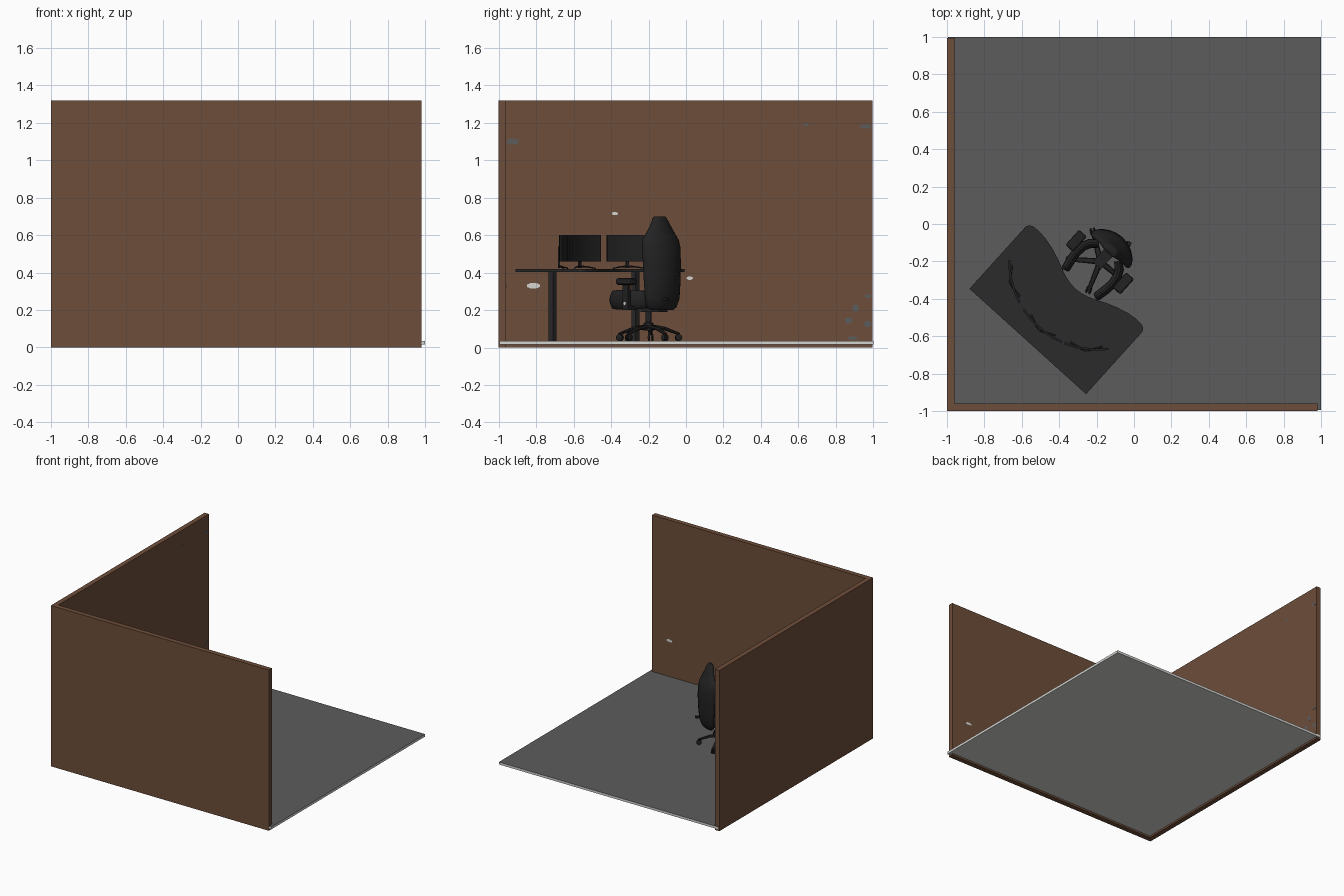
import bpy, bmesh, math
from mathutils import Vector

if "Cube" in bpy.data.objects:
    bpy.data.objects.remove(bpy.data.objects["Cube"])

def material(name, r, g, b):
    m = bpy.data.materials.new(name)
    m.diffuse_color = (r, g, b, 1)
    m.use_nodes = True
    m.node_tree.nodes["Principled BSDF"].inputs["Base Color"].default_value = m.diffuse_color
    return m

BROWN = material("wall brown", 0.155, 0.075, 0.042)
GREY = material("floor grey", 0.108, 0.108, 0.108)
LIGHT = material("pale trim", 0.66, 0.66, 0.64)
DESK = material("desk charcoal", 0.024, 0.024, 0.024)
BLACK = material("chair black", 0.016, 0.016, 0.016)

ROT = -0.735                      # desk and chair share one diagonal direction
DESK_AT, CHAIR_AT = (-0.568, -0.628), (-0.18, -0.20)

def finish(name, bm, mat, at=None, smooth=False):
    bmesh.ops.recalc_face_normals(bm, faces=bm.faces)
    me = bpy.data.meshes.new(name)
    bm.to_mesh(me)
    bm.free()
    me.materials.append(mat)
    ob = bpy.data.objects.new(name, me)
    bpy.context.collection.objects.link(ob)
    if at:
        ob.location = (at[0], at[1], 0)
        ob.rotation_euler.z = ROT
    if smooth:
        bpy.ops.object.select_all(action='DESELECT')
        ob.select_set(True)
        bpy.context.view_layer.objects.active = ob
        bpy.ops.object.shade_smooth_by_angle(angle=math.radians(40))
    return ob

def box(name, lo, hi, mat, at=None):
    bm = bmesh.new()
    bmesh.ops.create_cube(bm, size=1)
    for v in bm.verts:
        v.co = [(a + b) / 2 + c * (b - a) for a, b, c in zip(lo, hi, v.co)]
    return finish(name, bm, mat, at)

def loft(name, rings, mat, at=None, smooth=True):
    bm = bmesh.new()
    vs = [[bm.verts.new(p) for p in r] for r in rings]
    n = len(vs[0])
    for a, b in zip(vs, vs[1:]):
        for i in range(n):
            j = (i + 1) % n
            bm.faces.new((a[i], a[j], b[j], b[i]))
    bm.faces.new(vs[0])
    bm.faces.new(vs[-1])
    return finish(name, bm, mat, at, smooth)

def tube(name, path, mat, at=None, n=12):
    """path entries: point, half width, half height"""
    rings = []
    for i, (p, w, h) in enumerate(path):
        d = Vector(path[min(i + 1, len(path) - 1)][0]) - Vector(path[max(i - 1, 0)][0])
        side = d.cross(Vector((0, 0, 1)))
        side = side.normalized() if side.length > 1e-6 else Vector((1, 0, 0))
        up = side.cross(d).normalized()
        rings.append([Vector(p) + side * w * math.cos(t) + up * h * math.sin(t)
                      for t in (2 * math.pi * k / n for k in range(n))])
    return loft(name, rings, mat, at)

# room: two walls and a pale floor slab with a grey top
box("back_wall", (-1, -1, 0), (0.98, -0.96, 1.32), BROWN)
box("left_wall", (-1, -0.96, 0), (-0.96, 0.995, 1.32), BROWN)
floor = box("floor", (-0.995, -0.995, 0.015), (1, 1, 0.035), GREY)
floor.data.materials.append(LIGHT)
for f in floor.data.polygons:
    f.material_index = 0 if f.normal.z > 0.5 else 1

# small worn patches on the walls: position, height, width, depth
PATCHES = [(-0.925, 1.10, .07, .035, GREY), (.64, 1.19, .035, .015, GREY), (.96, 1.18, .065, .022, GREY),
           (.97, .275, .04, .02, GREY), (.905, .21, .036, .045, GREY), (.867, .145, .042, .036, GREY),
           (.97, .125, .04, .036, GREY), (.89, .05, .055, .02, GREY),
           (-.815, .33, .075, .032, LIGHT), (-.38, .715, .035, .018, LIGHT), (.02, .37, .038, .018, LIGHT)]
ANG = [math.pi * (k + .5) / 4 for k in range(8)]
for y, z, w, h, m in PATCHES:
    loft("left_wall_patch", [[(x, y + w / 2 * math.cos(t), z + h / 2 * math.sin(t)) for t in ANG]
                             for x in (-0.961, -0.959)], m, smooth=False)
loft("back_wall_patch", [[(.82 + .03 * math.cos(t), y, .33 + .012 * math.sin(t)) for t in ANG]
                         for y in (-0.961, -0.959)], LIGHT, smooth=False)

# desk top with a concave front edge
half = [(.42, 0), (.42, .45), (.41, .466), (.393, .476), (.345, .478), (.295, .472),
        (.23, .455), (.17, .433), (.12, .410), (.08, .394), (.04, .384)]
outline = half + [(0, .38)] + [(-u, v) for u, v in reversed(half)]
loft("desk_top", [[(u, v, z) for u, v in outline] for z in (.402, .42)], DESK, DESK_AT, False)
for s in (-1, 1):
    box("desk_leg", (s * .33 - .015, .17, .035), (s * .33 + .015, .20, .402), DESK, DESK_AT)

# three curved monitors on one arc around the sitter
CX, CY = -0.195, -0.20
def polar(a, r, z):
    a = math.radians(a)
    return (CX + r * math.cos(a), CY + r * math.sin(a), z)

for a0, a1 in ((179, 208), (213, 246), (248, 277)):
    steps = [a0 + (a1 - a0) * k / 10 for k in range(11)]
    loft("monitor", [[polar(a, .465, .46), polar(a, .477, .46), polar(a, .477, .60), polar(a, .465, .60)]
                     for a in steps], BLACK)
    mid = (a0 + a1) / 2
    loft("monitor_neck", [[polar(mid - 1, .477, z), polar(mid + 1, .477, z),
                           polar(mid + 1, .487, z), polar(mid - 1, .487, z)] for z in (.425, .54)], BLACK)
    for s in (-1, 1):
        tube("monitor_foot", [(polar(mid, .48, .434), .006, .005),
                              (polar(mid + s * 5, .470, .431), .005, .004),
                              (polar(mid + s * 11, .455, .423), .004, .003)], BLACK, n=8)

# chair backrest: height, half width, depth centre, half depth, forward wrap
SECTIONS = [(.20, .085, .115, .015, .02), (.215, .108, .12, .028, .03), (.26, .124, .13, .034, .035),
            (.36, .132, .138, .036, .045), (.46, .136, .14, .036, .05), (.54, .139, .135, .034, .05),
            (.575, .134, .125, .032, .045), (.60, .112, .112, .030, .03), (.64, .080, .098, .027, .015),
            (.685, .048, .085, .024, .005), (.695, .043, .082, .021, .003), (.70, .036, .08, .014, 0)]
rings = []
for z, hw, vc, t, wrap in SECTIONS:
    ring = []
    for k in range(24):
        a = 2 * math.pi * k / 24
        c, s = math.cos(a), math.sin(a)
        c = math.copysign(abs(c) ** .8, c)
        s = math.copysign(abs(s) ** .7, s)
        ring.append((hw * c, vc + t * s - wrap * c * c, z))
    rings.append(ring)
loft("chair_backrest", rings, BLACK, CHAIR_AT)

# seat bolsters, armrests
for s in (-1, 1):
    pts = [(.108, -.162, .018, .035), (.112, -.15, .024, .05), (.122, -.10, .025, .054),
           (.128, -.05, .025, .054), (.122, 0, .025, .053), (.105, .035, .025, .05), (.07, .065, .022, .045)]
    tube("seat_bolster", [((s * u, v, .255), w, h) for u, v, w, h in pts], BLACK, CHAIR_AT, 14)
    pad = box("armrest_pad", (s * .17 - .028, -.06, .335), (s * .17 + .028, .05, .37), BLACK, CHAIR_AT)
    bev = pad.modifiers.new("round", 'BEVEL')
    bev.width, bev.segments = .01, 2
    box("armrest_post", (s * .17 - .01, -.025, .215), (s * .17 + .01, .015, .335), BLACK, CHAIR_AT)
    box("armrest_bracket", (s * .145 - .035, -.025, .20), (s * .145 + .035, .015, .222), BLACK, CHAIR_AT)
    tube("armrest_knob", [((s * .178, -.005, .235), .01, .01), ((s * .186, -.005, .235), .01, .01)],
         LIGHT, CHAIR_AT)
box("seat_mechanism", (-.03, -.03, .19), (.03, .11, .21), BLACK, CHAIR_AT)
box("recline_lever", (.04, .12, .25), (.06, .185, .265), BLACK, CHAIR_AT)

# gas column, five spoke base and casters
X0, Y0 = CHAIR_AT
tube("gas_column", [((X0, Y0, .09), .028, .028), ((X0, Y0, .13), .026, .026),
                    ((X0, Y0, .135), .016, .016), ((X0, Y0, .20), .016, .016)], BLACK, n=16)
for k in range(5):
    a = math.radians(248 + 72 * k)
    d = Vector((math.cos(a), math.sin(a), 0))
    side = Vector((-d.y, d.x, 0))
    o = Vector((X0, Y0, 0))
    up = Vector((0, 0, 1))
    tube("base_spoke", [(o + up * .112, .017, .014), (o + d * .09 + up * .101, .014, .010),
                        (o + d * .17 + up * .072, .011, .007)], BLACK, n=8)
    for s in (-1, 1):
        c = o + d * .165 + up * .053
        tube("caster_wheel", [(c + side * s * .004, .018, .018), (c + side * s * .012, .018, .018),
                              (c + side * s * .015, .012, .012)], BLACK, n=16)
